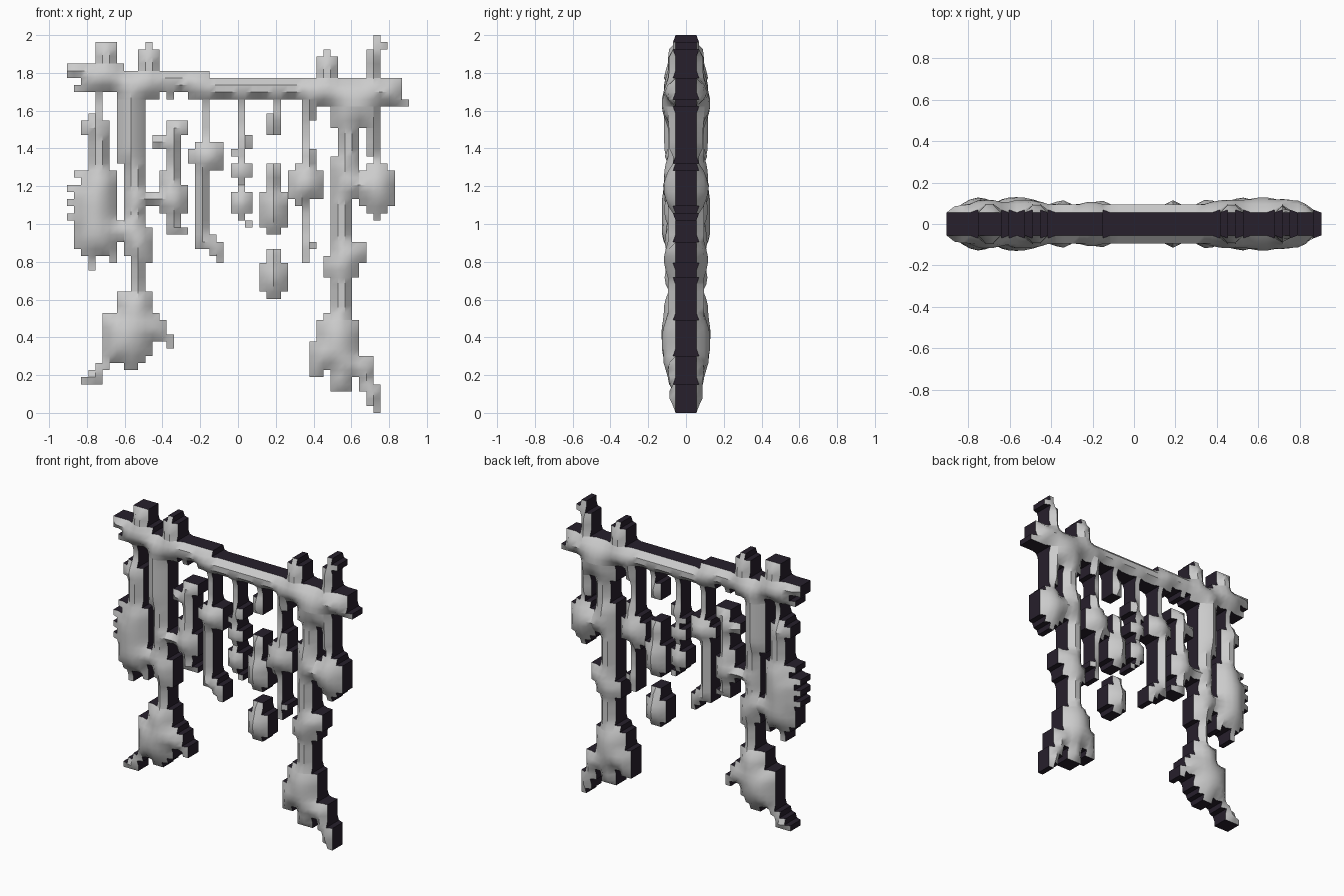
import bpy, math

if "Cube" in bpy.data.objects:
    bpy.data.objects.remove(bpy.data.objects["Cube"])

# The model is a stepped silhouette on a 48 x 53 cell grid, puffed out front and back
COLS, ROWS = 48, 53
CELL = 2.0 / ROWS
parts = []


def part(name, *rects):
    """Each rect is (left, bottom, right, top) in grid cells."""
    parts.append((name, rects))


# Crossbeam and the stubs rising from it
part("crossbeam", (0, 47, 8, 49), (2, 45, 20, 48), (1, 45, 3, 46), (7, 44, 13, 46),
     (14, 44, 15, 45), (17, 44, 35, 47), (35, 43, 46, 47), (44, 44, 47, 47), (46, 43, 48, 44))
part("left_outer_stub", (4, 48, 7, 52))
part("left_inner_stub", (10, 48, 13, 51), (11, 51, 12, 52))
part("right_inner_stub", (35, 46, 38, 50), (36, 50, 37, 51))
part("right_outer_stub", (42, 47, 44, 49), (42, 49, 44, 51), (43, 51, 44, 53), (44, 51, 45, 52))

# Posts with splayed root feet
part("left_post", (7, 35, 11, 45), (8, 24, 11, 35), (8, 22, 12, 26), (9, 21, 12, 24), (9, 17, 11, 22))
part("left_foot", (7, 14, 12, 17), (5, 10, 13, 14), (13, 10, 14, 13), (14, 9, 15, 11),
     (5, 9, 12, 10), (6, 7, 11, 9), (11, 8, 12, 9), (8, 6, 10, 7),
     (4, 6, 6, 7), (3, 5, 5, 6), (2, 4, 5, 5), (5, 7, 6, 9))
part("right_post", (38, 36, 41, 43), (37, 40, 43, 44), (37, 24, 40, 36), (40, 30, 41, 36),
     (37, 21, 42, 24), (36, 19, 41, 22), (37, 13, 40, 20))
part("right_foot", (36, 10, 40, 14), (35, 8, 41, 13), (34, 7, 41, 10), (34, 5, 36, 8),
     (36, 6, 42, 8), (37, 3, 40, 7), (40, 5, 43, 8), (41, 4, 43, 5),
     (41, 3, 44, 4), (42, 1, 44, 3), (43, 0, 44, 1))

# Ornaments outside the posts
part("left_outer_hanging", (4, 41, 5, 45), (3, 41, 5, 42), (2, 39, 6, 41), (3, 34, 6, 39),
     (2, 24, 7, 34), (1, 33, 2, 34), (0, 31, 2, 32), (0, 29, 2, 30), (0, 27, 2, 28),
     (1, 23, 6, 31), (2, 22, 5, 23), (3, 20, 4, 22), (6, 21, 7, 24), (5, 22, 6, 23), (6, 24, 9, 27))
part("right_outer_hanging", (42, 36, 43, 41), (43, 39, 44, 43), (43, 35, 44, 40), (42, 34, 45, 35),
     (41, 29, 46, 34), (40, 32, 41, 33), (42, 28, 45, 29), (43, 27, 44, 28))

# Ornaments between the posts, left to right
part("hanging_1", (14, 39, 17, 41), (12, 37, 16, 39), (14, 33, 16, 37), (13, 31, 16, 34),
     (11, 29, 17, 31), (13, 28, 17, 32), (14, 26, 16, 28), (14, 25, 17, 26))
part("hanging_2", (19, 37, 20, 44), (18, 36, 22, 38), (17, 35, 22, 37), (18, 34, 22, 35),
     (18, 25, 20, 34), (18, 23, 21, 25), (20, 22, 22, 24), (21, 21, 22, 22))
part("hanging_3", (24, 28, 25, 44), (24, 37, 26, 39), (23, 36, 25, 37), (23, 33, 26, 35),
     (23, 28, 26, 31), (24, 27, 25, 28), (25, 26, 26, 27))
part("hanging_4_bead", (29, 42, 30, 44), (28, 39, 30, 42))
part("hanging_4_gourd", (28, 32, 30, 35), (27, 26, 31, 31), (28, 25, 30, 32), (30, 28, 31, 30))
part("hanging_4_drop", (28, 16, 30, 23), (27, 17, 31, 21))
part("hanging_5", (33, 21, 34, 44), (33, 41, 35, 44), (33, 35, 35, 37), (32, 33, 35, 35),
     (31, 30, 36, 34), (32, 29, 34, 30), (34, 23, 35, 24))

# Every cell belongs to one part only, so the parts meet without inner walls
owner = {}
for name, rects in parts:
    for a, b, c, d in rects:
        for i in range(a, c):
            for j in range(b, d):
                owner.setdefault((i, j), name)


# Half depth grows with the distance from the outline
def corner_depth(i, j):
    best = 5.0
    for ci in range(i - 5, i + 5):
        for cj in range(j - 5, j + 5):
            if (ci, cj) not in owner:
                dx = max(ci - i, i - ci - 1, 0)
                dy = max(cj - j, j - cj - 1, 0)
                best = min(best, math.hypot(dx, dy))
    filled = sum((i + a, j + b) in owner for a in (-1, 0) for b in (-1, 0))
    return 0.055 + 0.085 * (1 - math.exp(-best / 1.4)) + (0.014 if filled == 3 else 0)


corners = {(i + a, j + b) for i, j in owner for a in (0, 1) for b in (0, 1)}
raw = {p: corner_depth(*p) for p in corners}
depth = {}
for (i, j), h in raw.items():
    near = [raw.get(q, h) for q in ((i + 1, j), (i - 1, j), (i, j + 1), (i, j - 1))]
    inside = h > 0.08
    depth[i, j] = 0.6 * h + 0.1 * sum(near) if inside else h


def make_material(name, rgb):
    mat = bpy.data.materials.new(name)
    mat.diffuse_color = (*rgb, 1)
    mat.use_nodes = True
    mat.node_tree.nodes["Principled BSDF"].inputs["Base Color"].default_value = mat.diffuse_color
    return mat


stone = make_material("grey_face", (0.8, 0.8, 0.8))
dark = make_material("dark_edge", (0.02, 0.014, 0.025))


def build(name):
    verts, faces, mats, index = [], [], [], {}

    def vert(i, j, side):
        key = (i, j, side)
        if key not in index:
            index[key] = len(verts)
            verts.append(((i - COLS / 2) * CELL, side * depth[i, j], j * CELL))
        return index[key]

    for (i, j), who in owner.items():
        if who != name:
            continue
        ring = [(i, j), (i + 1, j), (i + 1, j + 1), (i, j + 1)]
        faces.append([vert(*p, -1) for p in ring])
        faces.append([vert(*p, 1) for p in reversed(ring)])
        mats.extend((0, 0))
        # edge walls only where the neighbouring cell is empty
        for k, (di, dj) in enumerate(((0, -1), (1, 0), (0, 1), (-1, 0))):
            if (i + di, j + dj) not in owner:
                p, q = ring[k], ring[(k + 1) % 4]
                faces.append([vert(*q, -1), vert(*p, -1), vert(*p, 1), vert(*q, 1)])
                mats.append(1)
    mesh = bpy.data.meshes.new(name)
    mesh.from_pydata(verts, [], faces)
    mesh.materials.append(stone)
    mesh.materials.append(dark)
    mesh.polygons.foreach_set("material_index", mats)
    mesh.update()
    obj = bpy.data.objects.new(name, mesh)
    bpy.context.collection.objects.link(obj)
    bpy.ops.object.select_all(action='DESELECT')
    obj.select_set(True)
    bpy.context.view_layer.objects.active = obj
    bpy.ops.object.shade_smooth_by_angle(angle=math.radians(40))


for name, _ in parts:
    build(name)
